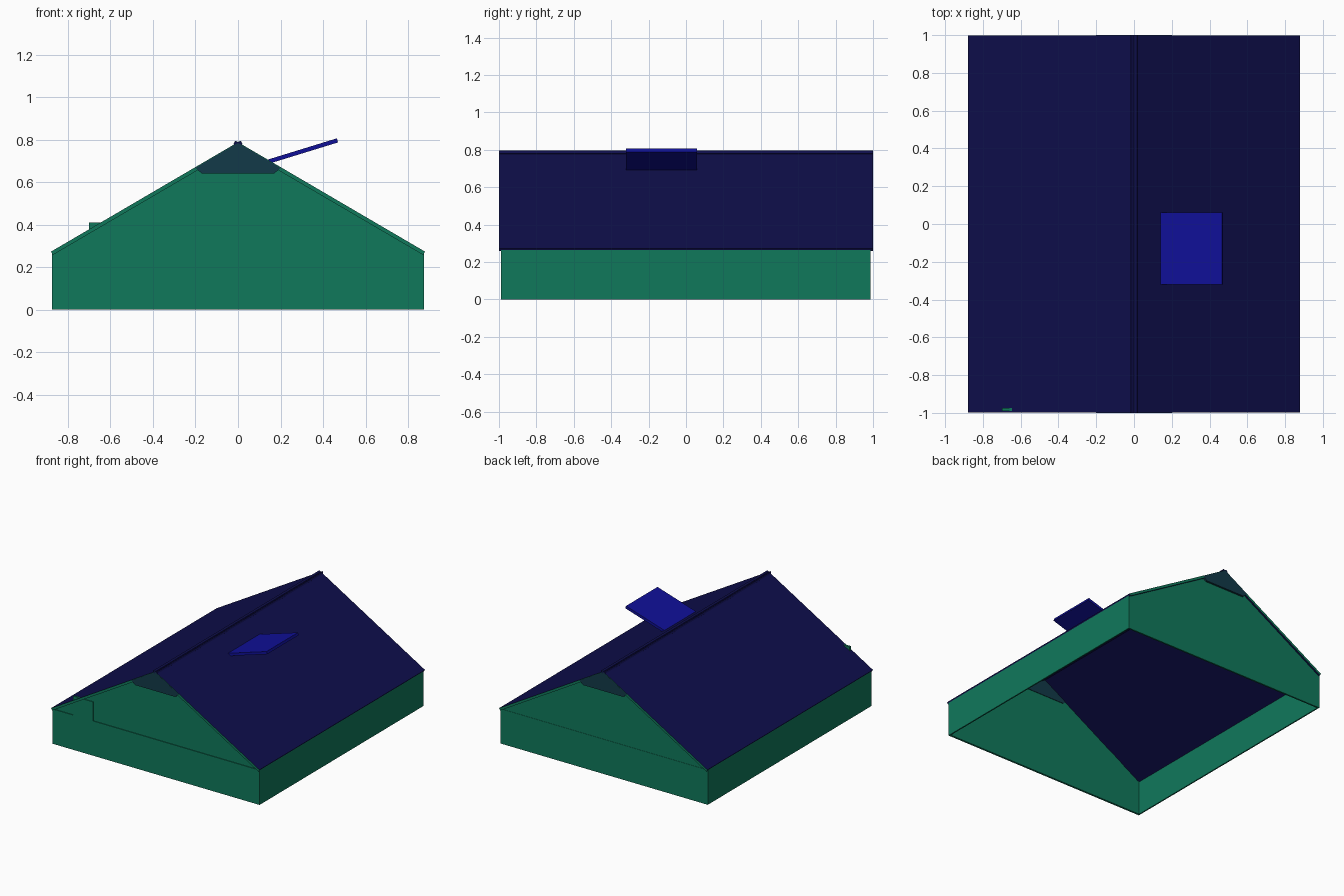
import bpy, bmesh, math
from mathutils import Vector

if "Cube" in bpy.data.objects:
    bpy.data.objects.remove(bpy.data.objects["Cube"])


def material(name, rgb):
    m = bpy.data.materials.new(name)
    m.diffuse_color = (*rgb, 1.0)
    m.use_nodes = True
    m.node_tree.nodes["Principled BSDF"].inputs["Base Color"].default_value = m.diffuse_color
    return m


GREEN = material("wall green", (0.005, 0.19, 0.105))
NAVY = material("roof navy", (0.0045, 0.0045, 0.072))
BLUE = material("hatch blue", (0.005, 0.005, 0.31))
TEAL = material("vent teal", (0.006, 0.042, 0.065))


def prism(name, profile, y0, y1, mat, end_mat=None):
    """Extrude an x-z outline along y; the end faces may have their own colour."""
    bm = bmesh.new()
    face = bm.faces.new([bm.verts.new((x, y0, z)) for x, z in profile])
    new = bmesh.ops.extrude_face_region(bm, geom=[face])["geom"]
    bmesh.ops.translate(bm, vec=(0, y1 - y0, 0),
                        verts=[v for v in new if isinstance(v, bmesh.types.BMVert)])
    bmesh.ops.recalc_face_normals(bm, faces=bm.faces)
    if end_mat:
        for f in bm.faces:
            f.material_index = int(abs(f.normal.y) > 0.9)
    mesh = bpy.data.meshes.new(name)
    bm.to_mesh(mesh)
    bm.free()
    mesh.materials.append(mat)
    if end_mat:
        mesh.materials.append(end_mat)
    ob = bpy.data.objects.new(name, mesh)
    bpy.context.collection.objects.link(ob)
    return ob


def slab(a, b, t):
    """Outline of a sloping board whose upper side runs from a to b."""
    a, b = Vector(a), Vector(b)
    d = (b - a).normalized()
    n = Vector((-d.y, d.x))
    if n.y > 0:
        n = -n
    return [tuple(p) for p in (a, b, b + n * t, a + n * t)]


EAVE = 0.265
W = 0.875

# long side walls
for side, s in (("left", -1), ("right", 1)):
    prism(side + "_wall", [(s * W, 0), (s * W, EAVE), (s * (W - 0.01), EAVE), (s * (W - 0.01), 0)],
          -0.98, 0.98, GREEN)

# end walls; the front one has the raised doorway
prism("back_wall", [(-W, 0), (W, 0), (W, EAVE), (-W, EAVE)], 0.975, 0.987, GREEN)
prism("front_wall", [(-W, 0), (W, 0), (W, EAVE), (-0.53, EAVE), (-0.53, 0.41),
                     (-0.70, 0.41), (-0.70, EAVE), (-W, EAVE)], -0.99, -0.975, GREEN)

# gables and the vents under the ridge
for end, s in (("front", -1), ("back", 1)):
    prism(end + "_gable", [(-0.872, EAVE), (0.872, EAVE), (0, 0.78)], s * 0.985, s * 0.977, GREEN)
    prism(end + "_vent", [(-0.17, 0.64), (0.17, 0.64), (0.20, 0.667), (0, 0.785), (-0.20, 0.667)],
          s * 1.0, s * 0.973, TEAL)

# roof slopes, crossing slightly at the ridge, with green rake ends
for side, s in (("left", -1), ("right", 1)):
    prism(side + "_roof", slab((s * 0.88, 0.273), (s * -0.012, 0.795), 0.018),
          -0.999, 0.999, NAVY, GREEN)

# ridge cap
prism("ridge_cap", [(-0.02, 0.768), (0.02, 0.768), (0.016, 0.792), (0, 0.788), (-0.016, 0.792)],
      -1.0, 1.0, NAVY)

# raised roof hatch
prism("roof_hatch", slab((0.14, 0.706), (0.465, 0.806), 0.02), -0.32, 0.06, BLUE)
